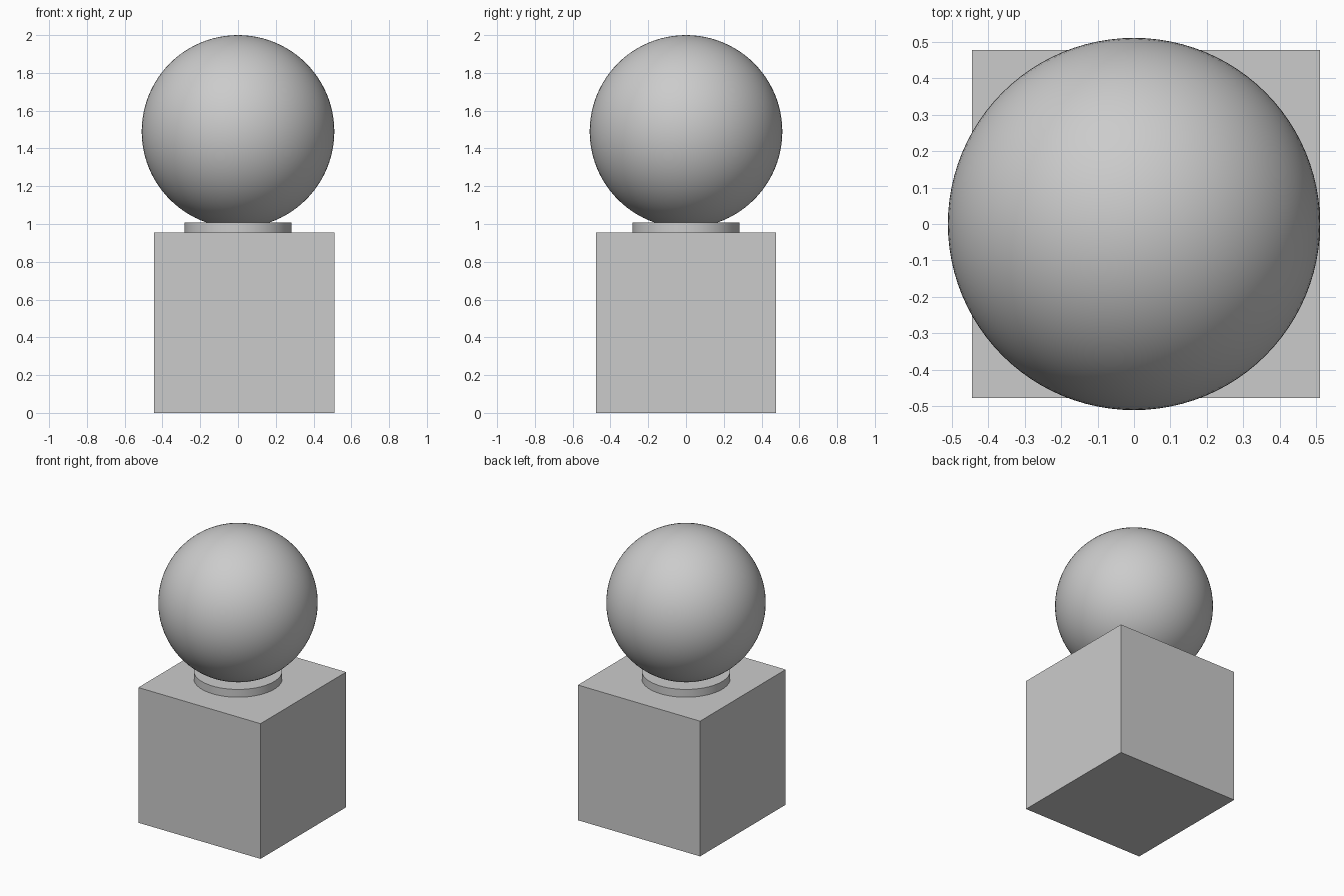
import bpy

default_cube = bpy.data.objects.get("Cube")
if default_cube:
    bpy.data.objects.remove(default_cube, do_unlink=True)

# Single plain grey material
grey = bpy.data.materials.new("plain_grey")
grey.use_nodes = True
colour = (0.6, 0.6, 0.6, 1)
grey.diffuse_color = colour
grey.node_tree.nodes["Principled BSDF"].inputs["Base Color"].default_value = colour


def finish(name, smooth=False):
    """Name the new part, colour it and optionally smooth it."""
    part = bpy.context.object
    part.name = name
    part.data.materials.append(grey)
    if smooth:
        bpy.ops.object.shade_smooth_by_angle()
    return part


# Pedestal block, slightly off centre to the model's left
SIDE = 0.954
bpy.ops.mesh.primitive_cube_add(size=SIDE, location=(0.033, 0, SIDE / 2))
finish("pedestal_block")

# Thin collar that carries the ball
COLLAR = 0.055
bpy.ops.mesh.primitive_cylinder_add(vertices=96, radius=0.283, depth=COLLAR,
                                    location=(0, 0, SIDE + COLLAR / 2))
finish("collar_disc", smooth=True)

# Ball resting in the collar
RADIUS = 0.51
bpy.ops.mesh.primitive_uv_sphere_add(segments=96, ring_count=48, radius=RADIUS,
                                     location=(0, 0, 2 - RADIUS))
finish("ball", smooth=True)
